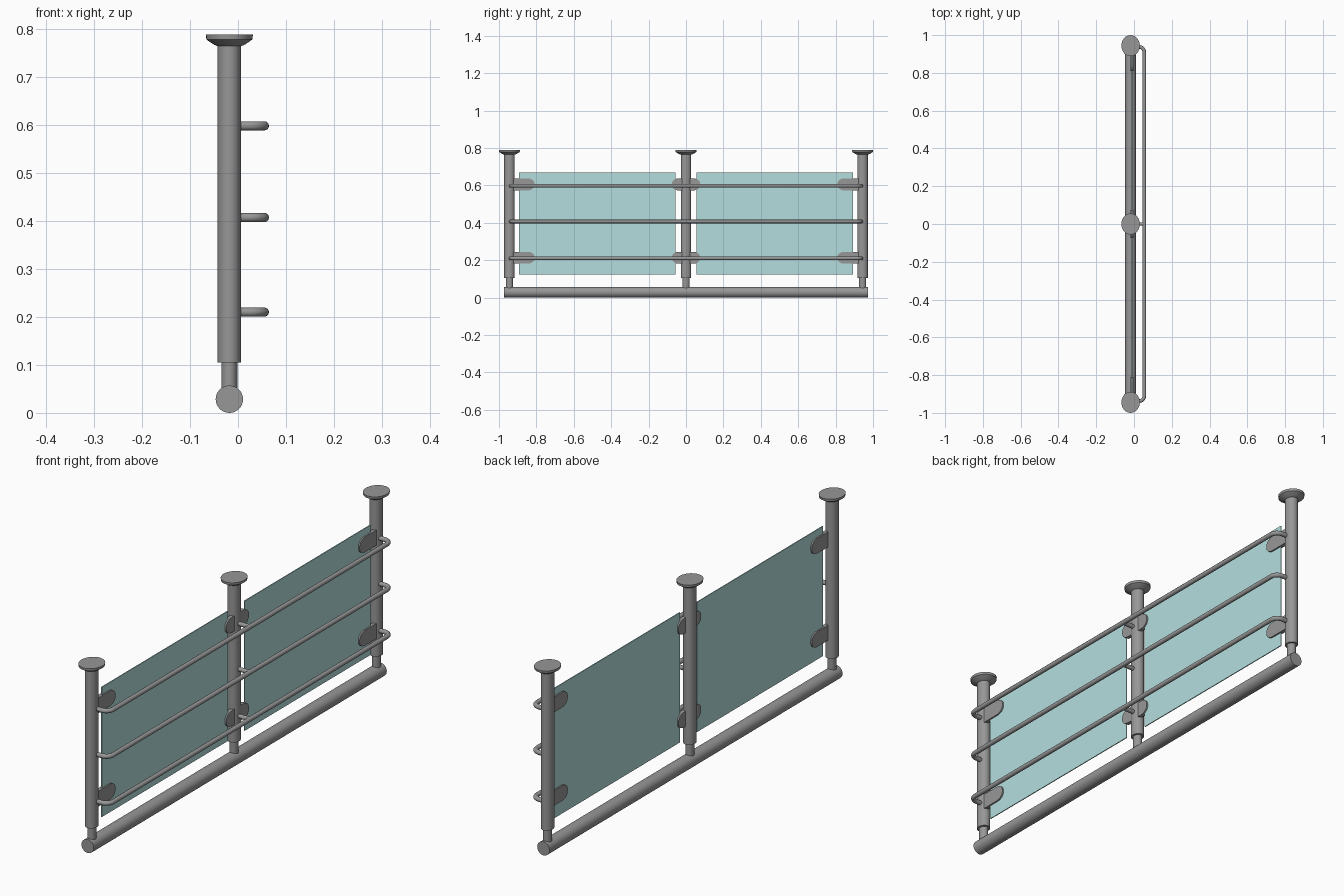
import bpy, bmesh, math
from mathutils import Vector

if "Cube" in bpy.data.objects:
    bpy.data.objects.remove(bpy.data.objects["Cube"])

def mat(name, c):
    m = bpy.data.materials.new(name)
    m.diffuse_color = (*c, 1)
    m.use_nodes = True
    m.node_tree.nodes["Principled BSDF"].inputs["Base Color"].default_value = m.diffuse_color
    return m

STEEL = mat("grey steel", (0.31, 0.31, 0.31))
GLASS = mat("teal glass", (0.46, 0.73, 0.73))
CX = -0.018          # centre line of posts and base
POST_Y = 0.944
RAIL_Z = (0.21, 0.407, 0.598)

def finish(name, bm, material, smooth=True):
    bmesh.ops.recalc_face_normals(bm, faces=bm.faces)
    me = bpy.data.meshes.new(name)
    bm.to_mesh(me)
    bm.free()
    me.materials.append(material)
    ob = bpy.data.objects.new(name, me)
    bpy.context.collection.objects.link(ob)
    if smooth:
        bpy.ops.object.select_all(action='DESELECT')
        ob.select_set(True)
        bpy.context.view_layer.objects.active = ob
        bpy.ops.object.shade_smooth_by_angle(angle=math.radians(35))
    return ob

def tube(name, pts, r, n=16):
    """Sweep a circle along a path lying in a horizontal plane."""
    bm = bmesh.new()
    rings = []
    for i, p in enumerate(pts):
        t = (pts[min(i + 1, len(pts) - 1)] - pts[max(i - 1, 0)]).normalized()
        side = t.cross(Vector((0, 0, 1)))
        rings.append([bm.verts.new(p + r * (math.cos(a) * side + math.sin(a) * Vector((0, 0, 1))))
                      for a in (2 * math.pi * k / n for k in range(n))])
    for a, b in zip(rings, rings[1:]):
        for k in range(n):
            bm.faces.new((a[k], a[(k + 1) % n], b[(k + 1) % n], b[k]))
    bm.faces.new(rings[0])
    bm.faces.new(rings[-1])
    return finish(name, bm, STEEL)

def post(name, y, n=32):
    # turned profile: thin foot, main tube, flared cap
    prof = [(0.0165, 0.04), (0.0165, 0.105), (0.0245, 0.105), (0.0245, 0.764),
            (0.032, 0.767), (0.048, 0.778), (0.049, 0.788)]
    bm = bmesh.new()
    rings = [[bm.verts.new((CX + r * math.cos(2 * math.pi * k / n),
                            y + 1.14 * r * math.sin(2 * math.pi * k / n), z))
              for k in range(n)] for r, z in prof]
    for a, b in zip(rings, rings[1:]):
        for k in range(n):
            bm.faces.new((a[k], a[(k + 1) % n], b[(k + 1) % n], b[k]))
    bm.faces.new(rings[0])
    bm.faces.new(rings[-1])
    finish(name, bm, STEEL)

def clip(name, y0, y1, z):
    # flat plate, rounded at the end that grips the glass (y1)
    s = 1 if y1 > y0 else -1
    h, r = 0.032, 0.027
    out = [(y0, z - h), (y0, z + h)]
    for cz, a0 in ((z + h - r, 90), (z - h + r, 0)):
        for k in range(7):
            a = math.radians(a0 - 15 * k)
            out.append((y1 - s * 0.036 + s * 0.036 * math.cos(a), cz + r * math.sin(a)))
    bm = bmesh.new()
    f = bm.faces.new([bm.verts.new((CX, y, zz)) for y, zz in out])
    g = bmesh.ops.extrude_face_region(bm, geom=[f])
    bmesh.ops.translate(bm, vec=(0.016, 0, 0),
                        verts=[v for v in g['geom'] if isinstance(v, bmesh.types.BMVert)])
    finish(name, bm, STEEL)

# base tube
tube("base_tube", [Vector((CX, -0.972, 0.0285)), Vector((CX, 0.972, 0.0285))], 0.0285, 32)

# posts
for label, y in (("near", -POST_Y), ("middle", 0), ("far", POST_Y)):
    post(label + "_post", y)

# rails with bent ends, and middle stubs
RX, RY, BR = 0.055, 0.938, 0.03
for i, z in enumerate(RAIL_Z):
    half = [Vector((CX, RY, z))]
    for k in range(9):
        a = math.radians(90 - 90 * k / 8)
        half.append(Vector((RX - BR + BR * math.cos(a), RY - BR + BR * math.sin(a), z)))
    path = half + [Vector((p.x, -p.y, z)) for p in reversed(half)]
    tube(f"rail_{i + 1}", path, 0.0095)
    tube(f"rail_stub_{i + 1}", [Vector((CX, 0, z)), Vector((RX, 0, z))], 0.009)

# glass panels and their clips
for s, label in ((-1, "near"), (1, "far")):
    bm = bmesh.new()
    bmesh.ops.create_cube(bm, size=1)
    for v in bm.verts:
        v.co = Vector((-0.010 + v.co.x * 0.004, s * 0.474 + v.co.y * 0.836, 0.3955 + v.co.z * 0.545))
    finish(label + "_glass_panel", bm, GLASS, False)
    for z, lev in ((0.213, "lower"), (0.605, "upper")):
        clip(f"{label}_{lev}_outer_clip", s * 0.93, s * 0.81, z)
        clip(f"{label}_{lev}_inner_clip", 0, s * 0.075, z)
